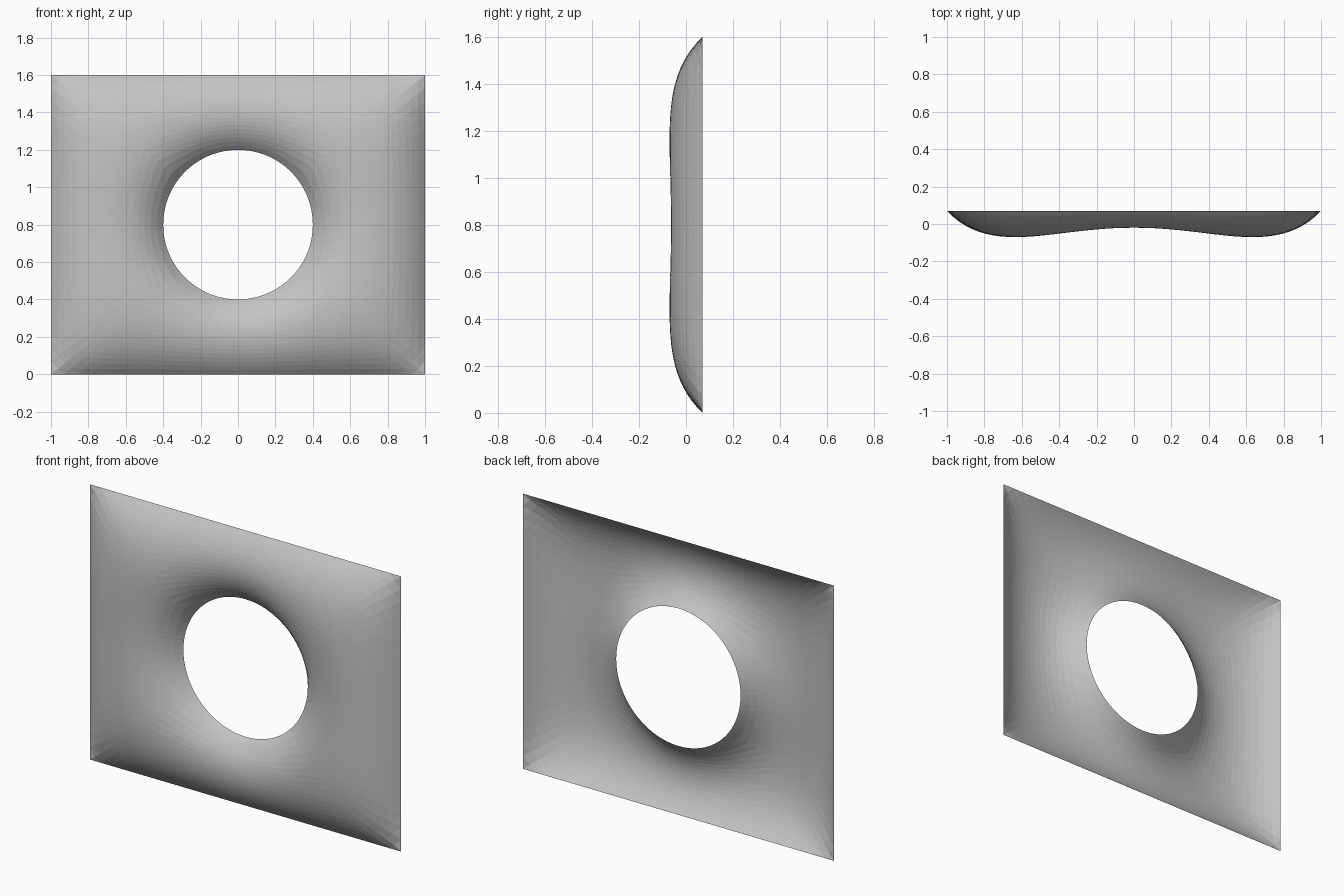
import bpy, bmesh, math
from mathutils import Vector

if "Cube" in bpy.data.objects:
    bpy.data.objects.remove(bpy.data.objects["Cube"])

W, H, R = 1.0, 0.8, 0.4          # half width, half height, hole radius
BACK, DEPTH = 0.07, 0.14         # rim plane and bulge depth
NX, NZ, RINGS = 28, 22, 18       # segments per edge, rings from hole to rim

# Outer rim, counter-clockwise as seen from the front
rim = [Vector((-W + 2 * W * i / NX, -H)) for i in range(NX)]
rim += [Vector((W, -H + 2 * H * i / NZ)) for i in range(NZ)]
rim += [-p for p in rim]
N = len(rim)

# Flat layout: rings blending from the round hole to the rectangle
pts = []
for j in range(RINGS + 1):
    t = j / RINGS
    pts += [(p.normalized() * R).lerp(p, t) for p in rim]

tris = []
for j in range(RINGS):
    for i in range(N):
        n = (i + 1) % N
        a, b = j * N + i, (j + 1) * N + i
        c, d = (j + 1) * N + n, j * N + n
        if (pts[a] - pts[c]).length < (pts[b] - pts[d]).length - 1e-6:
            tris += [(a, b, c), (a, c, d)]
        else:
            tris += [(a, b, d), (b, c, d)]

# Membrane stiffness between neighbouring points and area per point
links = [dict() for _ in pts]
area = [0.0] * len(pts)
for tri in tris:
    for s in range(3):
        a, b, c = tri[s], tri[(s + 1) % 3], tri[(s + 2) % 3]
        u, v = pts[a] - pts[c], pts[b] - pts[c]
        cross = abs(u.x * v.y - u.y * v.x)
        w = 0.5 * u.dot(v) / cross
        links[a][b] = links[a].get(b, 0) + w
        links[b][a] = links[b].get(a, 0) + w
        area[c] += cross / 6


def inflate(k):
    """Bulge of a sheet held at hole and rim; k flattens the plateau."""
    h = [0.0] * len(pts)
    rows = [(i, list(links[i].items()), area[i],
             sum(links[i].values()) + k * k * area[i])
            for i in range(N, RINGS * N)]
    for _ in range(130):
        for i, near, m, diag in rows:
            total = m
            for q, w in near:
                total += w * h[q]
            h[i] += 1.7 * (total / diag - h[i])
    return h


# Choose the flattening so the narrow strip over the hole is 0.64 of full depth
column = [j * N + NX // 2 for j in range(RINGS + 1)]
lo, hi = 0.0, 16.0
for _ in range(8):
    mid = (lo + hi) / 2
    h = inflate(mid)
    if max(h[i] for i in column) / max(h) < 0.64:
        lo = mid
    else:
        hi = mid
top = max(h)

# Sheet surface
bm = bmesh.new()
verts = [bm.verts.new((p.x, BACK - DEPTH * e / top, p.y + H))
         for p, e in zip(pts, h)]
for tri in tris:
    bm.faces.new([verts[i] for i in tri])
bm.normal_update()
if sum(f.normal.y for f in bm.faces) > 0:
    bmesh.ops.reverse_faces(bm, faces=bm.faces)
mesh = bpy.data.meshes.new("inflated_sheet")
bm.to_mesh(mesh)
bm.free()

grey = bpy.data.materials.new("light grey")
grey.diffuse_color = (0.55, 0.55, 0.55, 1)
grey.use_nodes = True
grey.node_tree.nodes["Principled BSDF"].inputs["Base Color"].default_value = grey.diffuse_color
mesh.materials.append(grey)
sheet = bpy.data.objects.new("inflated_sheet", mesh)
bpy.context.collection.objects.link(sheet)
